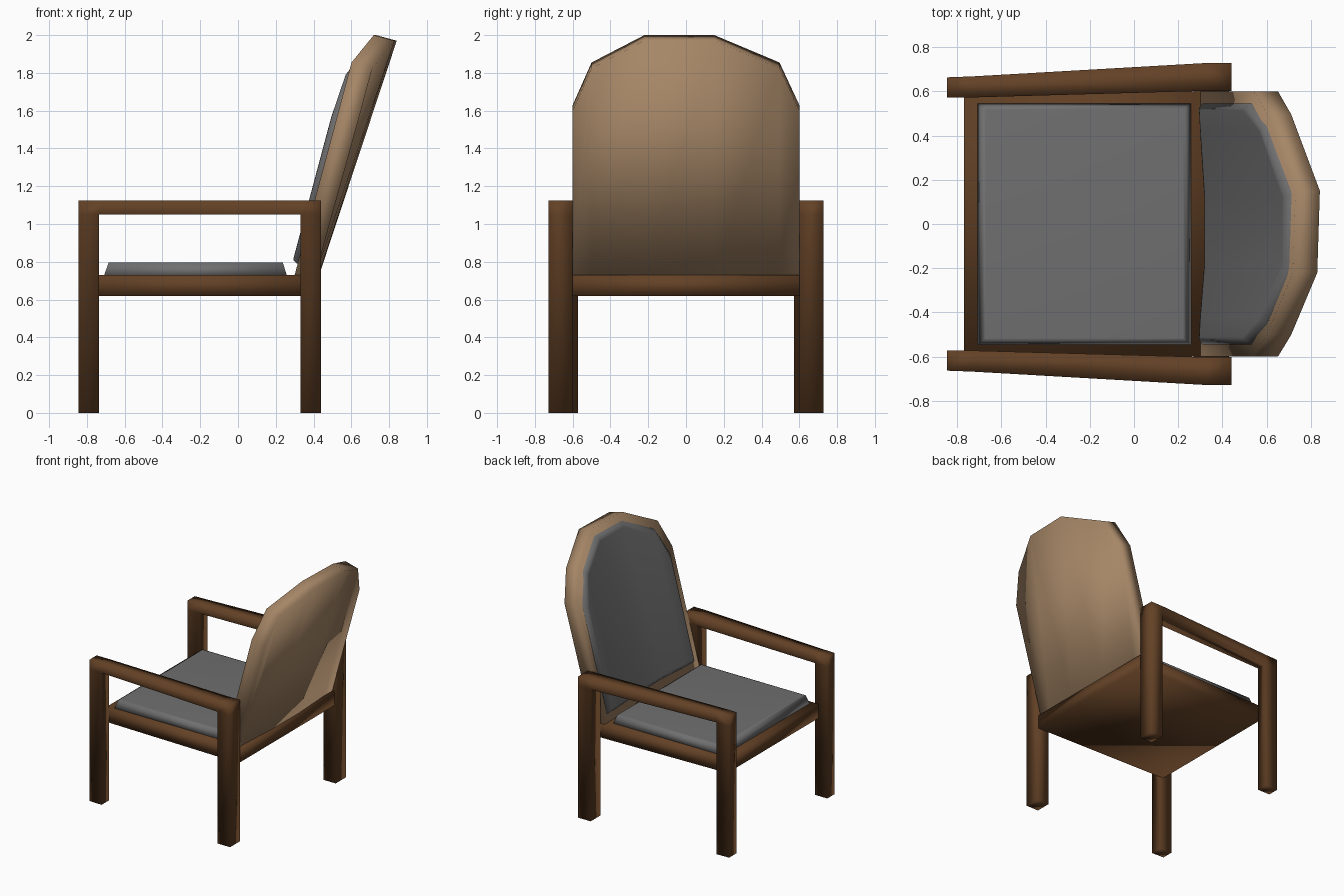
import bpy, bmesh

if "Cube" in bpy.data.objects:
    bpy.data.objects.remove(bpy.data.objects["Cube"])


def material(name, rgb):
    m = bpy.data.materials.new(name)
    m.diffuse_color = (*rgb, 1)
    m.use_nodes = True
    m.node_tree.nodes["Principled BSDF"].inputs["Base Color"].default_value = m.diffuse_color
    return m


wood = material("dark wood", (0.125, 0.053, 0.019))
tan = material("tan shell", (0.38, 0.24, 0.135))
grey = material("grey fabric", (0.16, 0.16, 0.16))


def finish(bm, name, mat):
    bmesh.ops.recalc_face_normals(bm, faces=bm.faces)
    me = bpy.data.meshes.new(name)
    bm.to_mesh(me)
    bm.free()
    me.materials.append(mat)
    for p in me.polygons:
        p.use_smooth = True
    ob = bpy.data.objects.new(name, me)
    bpy.context.collection.objects.link(ob)
    return ob


def loft(name, loops, mat):
    """Skin a stack of equal-length closed loops and cap both ends."""
    bm = bmesh.new()
    rings = [[bm.verts.new(p) for p in loop] for loop in loops]
    n = len(loops[0])
    for a, b in zip(rings, rings[1:]):
        for i in range(n):
            j = (i + 1) % n
            bm.faces.new((a[i], a[j], b[j], b[i]))
    bm.faces.new(rings[0][::-1])
    bm.faces.new(rings[-1])
    return finish(bm, name, mat)


# Side frames: two legs and an armrest, splayed outwards to the rear
xs = [-0.845, -0.735, 0.33, 0.44]
zs = [0, 1.05, 1.125]
inner = [0.572, 0.572, 0.602, 0.602]
outer = [0.663, 0.667, 0.728, 0.728]
for side, label in ((-1, "right"), (1, "left")):
    bm = bmesh.new()
    cells = [(0, 0), (0, 1), (1, 1), (2, 1), (2, 0)]
    grid = [{}, {}]
    for k, ys in enumerate((inner, outer)):
        for i, j in cells:
            for a, b in ((i, j), (i + 1, j), (i + 1, j + 1), (i, j + 1)):
                if (a, b) not in grid[k]:
                    grid[k][a, b] = bm.verts.new((xs[a], side * ys[a], zs[b]))
    edges = {}
    for i, j in cells:
        q = [(i, j), (i + 1, j), (i + 1, j + 1), (i, j + 1)]
        for k in (0, 1):
            bm.faces.new([grid[k][c] for c in q])
        for a, b in zip(q, q[1:] + q[:1]):
            edges.setdefault(frozenset((a, b)), []).append((a, b))
    for uses in edges.values():
        if len(uses) == 1:
            a, b = uses[0]
            bm.faces.new((grid[0][a], grid[0][b], grid[1][b], grid[1][a]))
    finish(bm, label + "_leg_and_arm_frame", wood)


# Seat frame and seat cushion
def seat_loop(x0, x1, y0, y1, z):
    return [(x0, -y0, z), (x1, -y1, z), (x1, y1, z), (x0, y0, z)]


loft("seat_frame", [seat_loop(-0.768, 0.43, 0.575, 0.604, z) for z in (0.62, 0.73)], wood)
loft("seat_cushion", [
    seat_loop(-0.71, 0.26, 0.545, 0.545, 0.725),
    seat_loop(-0.685, 0.237, 0.53, 0.53, 0.795),
    seat_loop(-0.67, 0.222, 0.515, 0.515, 0.797)], grey)


# Reclined backrest whose sides wrap forwards
def front_x(y, z):
    wrap = min(1, max(0, (abs(y) - 0.18) / 0.31))
    return 0.32 + 0.323 * (z - 0.73) - wrap * (0.02 + 0.05 * (z - 0.73) / 0.9)


def panel(name, columns, z0, layers, mat):
    """Columns are (y, top z); layers are (inset, forward offset, drop)."""
    bm = bmesh.new()
    rings = []
    for inset, fwd, drop in layers:
        low, high = [], []
        for y, top in columns:
            s = 1 - inset / 0.55
            yy = y * s
            for row, z in ((low, z0 + inset), (high, top - inset)):
                zz = z - (drop if row is high else 0)
                row.append(bm.verts.new((front_x(yy, z) - fwd, yy, zz)))
        rings.append((low, high))
    n = len(columns)
    for low, high in (rings[0], rings[-1]):
        for i in range(n - 1):
            bm.faces.new((low[i], low[i + 1], high[i + 1], high[i]))
    for (l0, h0), (l1, h1) in zip(rings, rings[1:]):
        a, b = l0 + h0[::-1], l1 + h1[::-1]
        for i in range(2 * n):
            j = (i + 1) % (2 * n)
            bm.faces.new((a[i], a[j], b[j], b[i]))
    return finish(bm, name, mat)


panel("backrest_shell",
      [(-0.6, 1.63), (-0.5, 1.855), (-0.22, 2), (0.15, 2), (0.495, 1.855), (0.6, 1.63)],
      0.73, [(0, 0, 0), (0, -0.11, 0.03)], tan)
panel("backrest_cushion",
      [(-0.545, 1.6), (-0.45, 1.81), (-0.19, 1.945), (0.13, 1.945), (0.445, 1.81), (0.545, 1.6)],
      0.79, [(0, -0.02, 0), (0, 0.005, 0), (0.02, 0.028, 0), (0.035, 0.03, 0)], grey)
